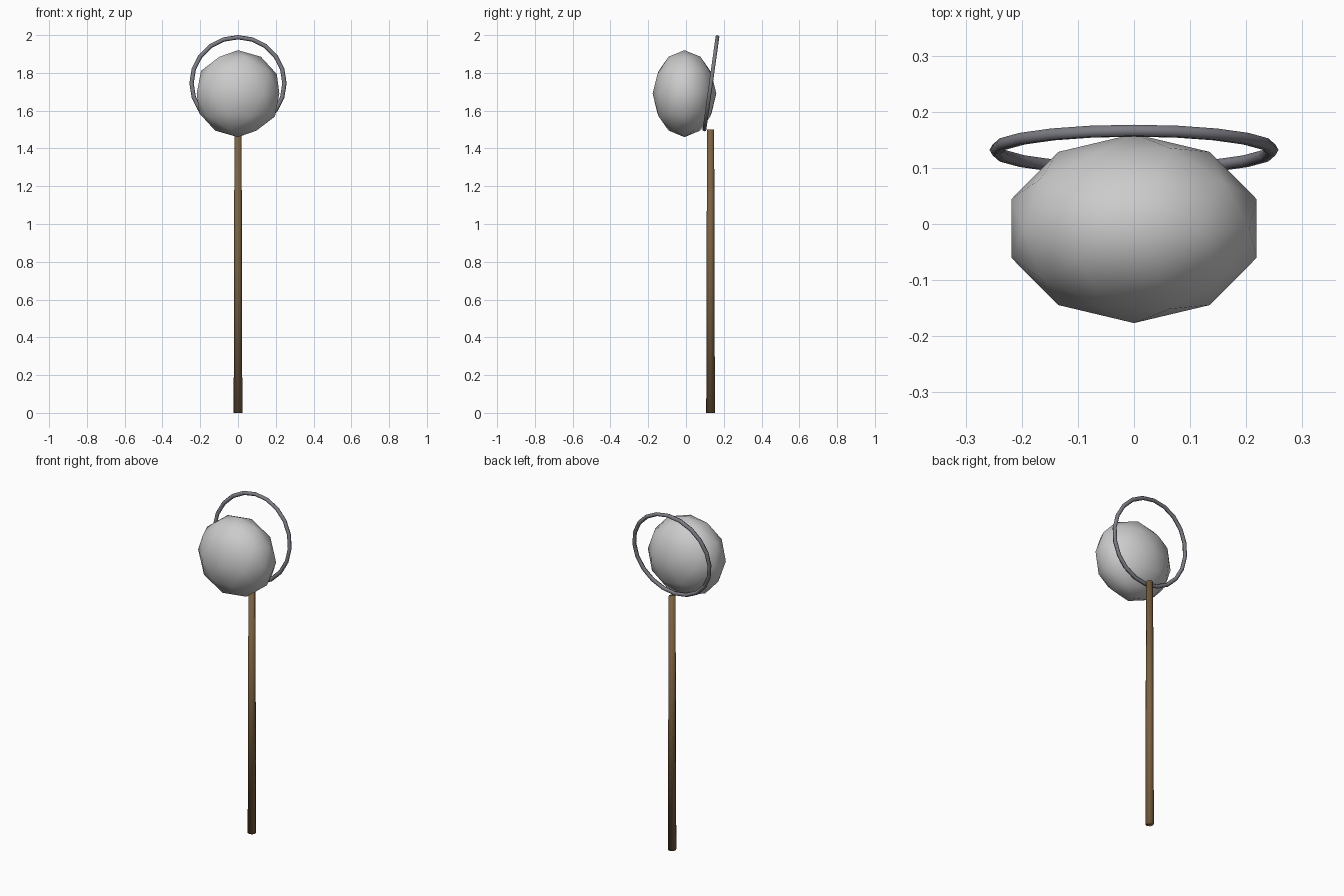
import bpy
from math import radians

if "Cube" in bpy.data.objects:
    bpy.data.objects.remove(bpy.data.objects["Cube"])


def finish(name, color=None):
    ob = bpy.context.object
    ob.name = name
    bpy.ops.object.transform_apply(location=False, rotation=True, scale=True)
    bpy.ops.object.shade_smooth()
    if color:
        mat = bpy.data.materials.new(name + "_material")
        mat.diffuse_color = (*color, 1)
        mat.use_nodes = True
        mat.node_tree.nodes["Principled BSDF"].inputs["Base Color"].default_value = mat.diffuse_color
        ob.data.materials.append(mat)
    return ob


# Low-poly flattened bag
bpy.ops.mesh.primitive_ico_sphere_add(subdivisions=2, radius=0.23,
                                      location=(0, -0.008, 1.69))
bpy.context.object.scale = (1, 0.733, 1)
finish("net_bag")

# Hoop behind the bag, leaning slightly backwards
bpy.ops.mesh.primitive_torus_add(major_radius=0.246, minor_radius=0.0115,
                                 major_segments=20, minor_segments=6,
                                 location=(0, 0.132, 1.745),
                                 rotation=(radians(82), 0, 0))
finish("hoop", (0.2, 0.2, 0.23))

# Slightly tapered pole
bpy.ops.mesh.primitive_cone_add(vertices=8, radius1=0.023, radius2=0.019,
                                depth=1.5, location=(0, 0.13, 0.75))
finish("pole", (0.2, 0.12, 0.053))
